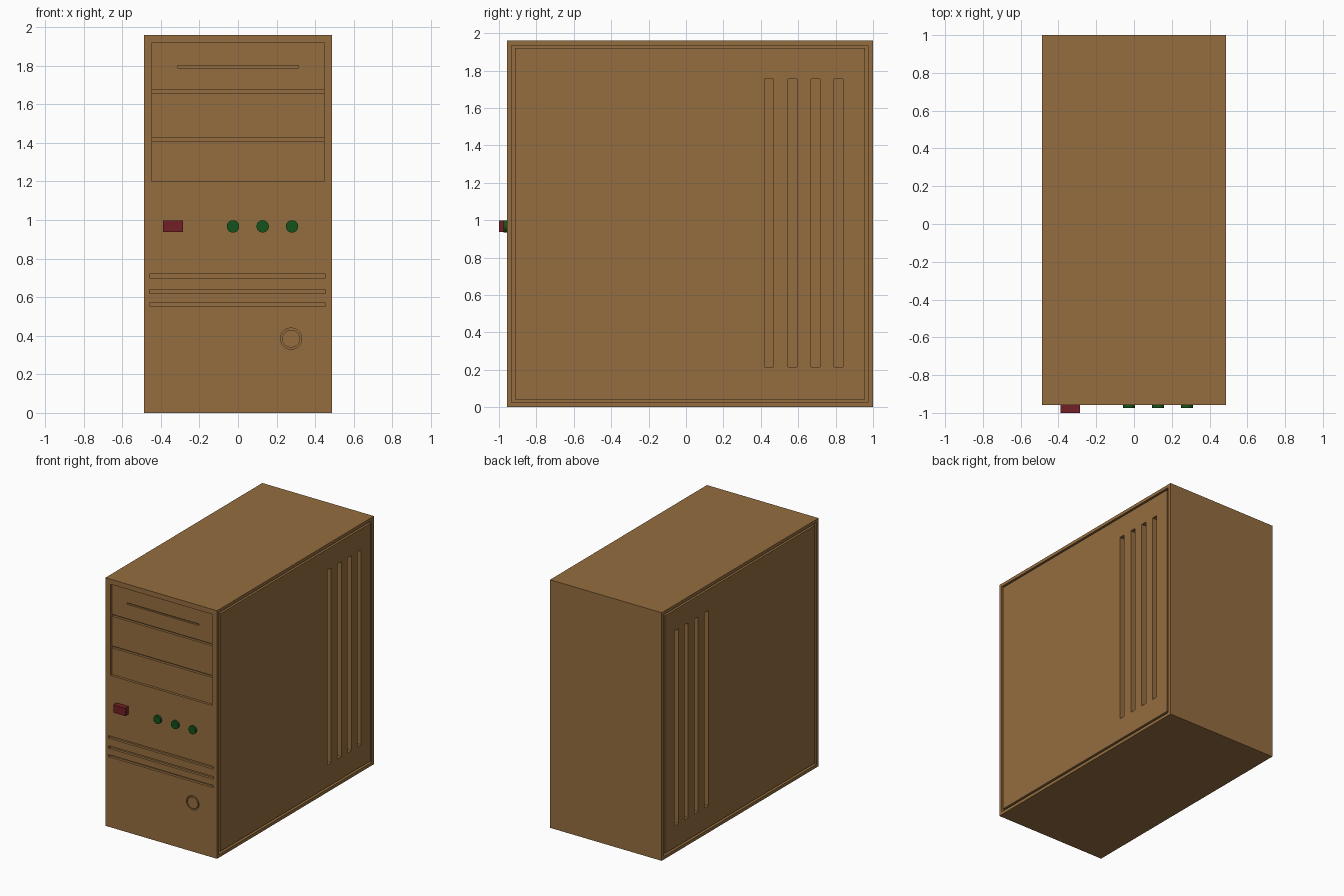
import bpy, bmesh, math
from mathutils import Matrix

if "Cube" in bpy.data.objects:
    bpy.data.objects.remove(bpy.data.objects["Cube"])


def material(name, color):
    m = bpy.data.materials.new(name)
    m.diffuse_color = (*color, 1)
    m.use_nodes = True
    m.node_tree.nodes["Principled BSDF"].inputs["Base Color"].default_value = m.diffuse_color
    return m


BROWN = material("brown", (0.30, 0.155, 0.05))
RED = material("red", (0.17, 0.014, 0.018))
GREEN = material("green", (0.007, 0.085, 0.01))

W, FRONT, BACK, TOP = 0.488, -0.958, 1.0, 1.96


def make(name, bm, mat):
    me = bpy.data.meshes.new(name)
    bm.to_mesh(me)
    bm.free()
    me.materials.append(mat)
    ob = bpy.data.objects.new(name, me)
    bpy.context.collection.objects.link(ob)
    return ob


def box(name, x, y, z, mat=BROWN):
    bm = bmesh.new()
    size = [b - a for a, b in (x, y, z)]
    mid = [(a + b) / 2 for a, b in (x, y, z)]
    bmesh.ops.create_cube(bm, size=1, matrix=Matrix.Translation(mid) @ Matrix.Diagonal((*size, 1)))
    return make(name, bm, mat)


def disc(name, x, z, r, y, mat=BROWN):
    """Cylinder along y, between the two y values."""
    bm = bmesh.new()
    turn = Matrix.Translation((x, sum(y) / 2, z)) @ Matrix.Rotation(math.pi / 2, 4, 'X')
    bmesh.ops.create_cone(bm, cap_ends=True, segments=32, radius1=r, radius2=r,
                          depth=y[1] - y[0], matrix=turn)
    for f in bm.faces:
        f.smooth = len(f.verts) == 4
    for e in bm.edges:
        e.smooth = all(len(f.verts) == 4 for f in e.link_faces)
    return make(name, bm, mat)


def cut(ob, cutters):
    """Subtract the cutters, bake the result and remove them."""
    for c in cutters:
        c.hide_render = True
        m = ob.modifiers.new("cut", 'BOOLEAN')
        m.operation, m.solver, m.object = 'DIFFERENCE', 'EXACT', c
    deps = bpy.context.evaluated_depsgraph_get()
    me = bpy.data.meshes.new_from_object(ob.evaluated_get(deps))
    ob.modifiers.clear()
    ob.data = me
    for c in cutters:
        bpy.data.objects.remove(c)


def sided(s, a, b):
    return tuple(sorted((s * a, s * b)))


# Case with recesses for side panels, drive bays, vents and power button
D = 0.04
case = box("case", (-W, W), (FRONT, BACK), (0, TOP))
cutters = [box("cutter", sided(s, W - D, W + 0.1), (-0.932, 0.972), (0.025, 1.935)) for s in (1, -1)]
cutters.append(box("cutter", (-0.445, 0.445), (FRONT - 0.1, FRONT + 0.04), (1.2, 1.92)))
for z0, z1 in ((0.70, 0.72), (0.62, 0.64), (0.553, 0.57)):
    cutters.append(box("cutter", (-0.46, 0.455), (FRONT - 0.1, FRONT + 0.02), (z0, z1)))
cutters.append(disc("cutter", 0.275, 0.385, 0.055, (FRONT - 0.1, FRONT + 0.02)))
cut(case, cutters)

# Side panels with four vertical vent slots, gap all round
for s, side in ((1, "right"), (-1, "left")):
    panel = box(side + "_panel", sided(s, W - D, W), (-0.915, 0.957), (0.042, 1.92))
    cut(panel, [box("cutter", sided(s, W - D - 0.1, W + 0.1), (y, y + 0.048), (0.215, 1.755))
                for y in (0.419, 0.545, 0.669, 0.792)])

# Drive bay covers, set back from the front, the top one with a disc slit
covers = []
for i, (z0, z1) in enumerate(((1.675, 1.92), (1.425, 1.66), (1.2, 1.41))):
    covers.append(box(f"drive_cover_{i + 1}", (-0.445, 0.445), (FRONT + 0.02, FRONT + 0.04), (z0, z1)))
cut(covers[0], [box("cutter", (-0.315, 0.315), (FRONT - 0.1, FRONT + 0.035), (1.789, 1.801))])

# Power button, flush inside its ring groove
disc("power_button", 0.275, 0.385, 0.046, (FRONT, FRONT + 0.02))

# Red switch and green indicator lights
box("red_switch", (-0.39, -0.285), (-1.0, FRONT), (0.937, 0.998), RED)
for i, x in enumerate((-0.026, 0.128, 0.28)):
    disc(f"indicator_light_{i + 1}", x, 0.967, 0.032, (-0.975, FRONT), GREEN)
